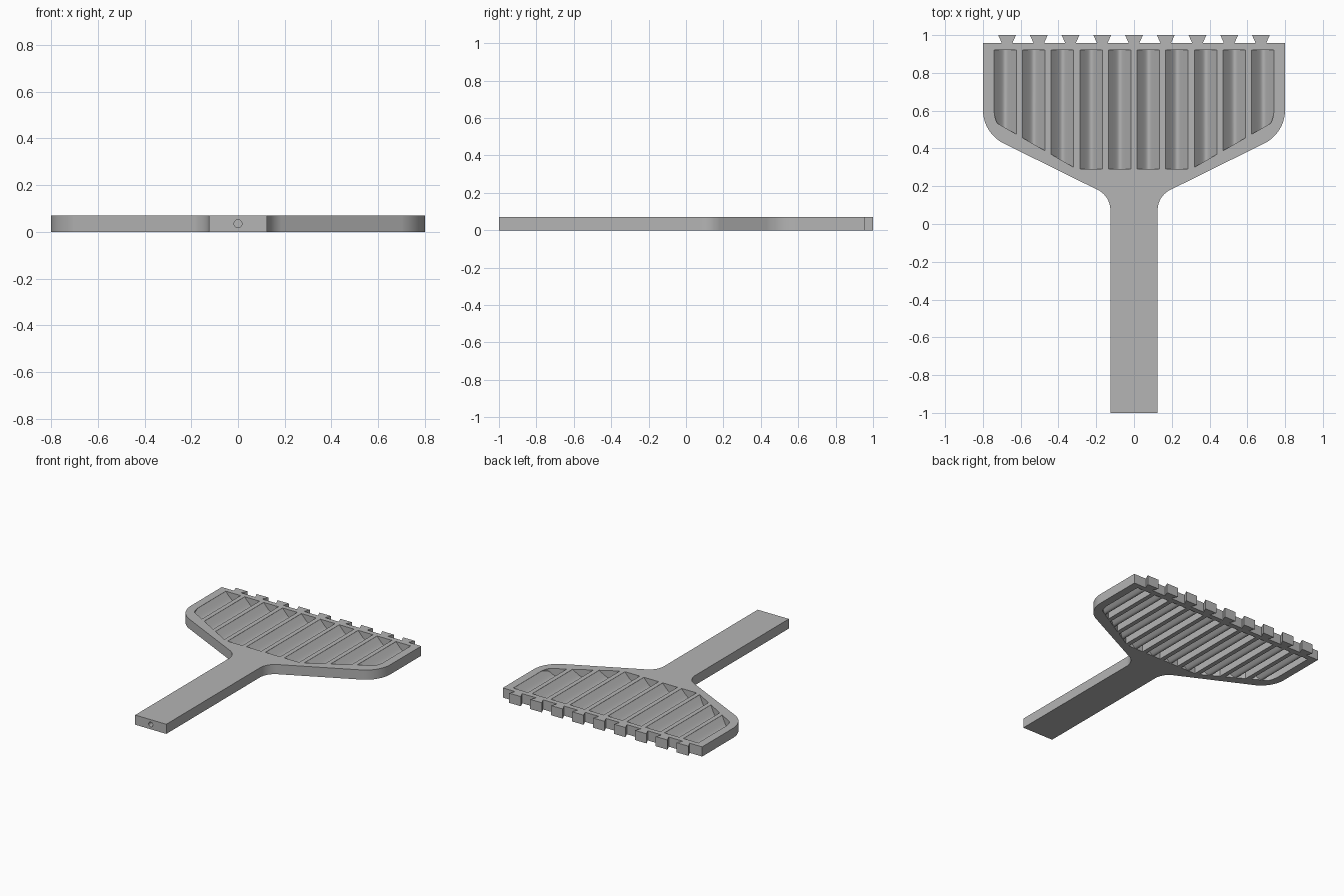
import bpy, bmesh, math

if "Cube" in bpy.data.objects:
    bpy.data.objects.remove(bpy.data.objects["Cube"], do_unlink=True)

THICK = 0.07
SLOT_W, SLOT_PITCH, SLOT_TOP = 0.119, 0.1517, 0.92

grey = bpy.data.materials.new("plain grey")
grey.use_nodes = True
colour = (0.46, 0.46, 0.46, 1)
grey.diffuse_color = colour
grey.node_tree.nodes["Principled BSDF"].inputs["Base Color"].default_value = colour


def finish(name, bm):
    bmesh.ops.recalc_face_normals(bm, faces=bm.faces)
    mesh = bpy.data.meshes.new(name)
    bm.to_mesh(mesh)
    bm.free()
    mesh.materials.append(grey)
    ob = bpy.data.objects.new(name, mesh)
    bpy.context.collection.objects.link(ob)
    return ob


def prism(name, outline, z0, z1):
    bm = bmesh.new()
    face = bm.faces.new([bm.verts.new((x, y, z0)) for x, y in outline])
    grown = bmesh.ops.extrude_face_region(bm, geom=[face])["geom"]
    verts = [v for v in grown if isinstance(v, bmesh.types.BMVert)]
    bmesh.ops.translate(bm, verts=verts, vec=(0, 0, z1 - z0))
    return finish(name, bm)


def arc(cx, cy, r, a0, a1, n=12):
    angles = [math.radians(a0 + (a1 - a0) * i / n) for i in range(n + 1)]
    return [(cx + r * math.cos(a), cy + r * math.sin(a)) for a in angles]


def shade(ob):
    bpy.ops.object.select_all(action='DESELECT')
    ob.select_set(True)
    bpy.context.view_layer.objects.active = ob
    bpy.ops.object.shade_smooth_by_angle(angle=math.radians(35))


def slot_bottom(x):
    """Lower edge of the slotted area: flat, then sloped, then rounded."""
    x = abs(x)
    y = max(0.29, 0.39 + 0.577 * (x - 0.475))
    if x > 0.64:
        y = max(y, 0.60 - math.sqrt(max(0, 0.14 ** 2 - (x - 0.60) ** 2)))
    return y


# Frame outline: right half is mirrored to the left
half = [(0.125, -1)]
half += arc(0.245, 0.073, 0.12, 180, 120)
half += arc(0.60, 0.605, 0.20, -60, 0)
half += [(0.80, 0.957)]
frame = prism("frame_and_handle", half + [(-x, y) for x, y in reversed(half)], 0, THICK)

# Slot cutters and the hole in the handle end
cutters = []
centres = [(i - 4.5) * SLOT_PITCH for i in range(10)]
STEPS = 20
for c in centres:
    xs = [c + SLOT_W * (i / STEPS - 0.5) for i in range(STEPS + 1)]
    outline = [(x, slot_bottom(x)) for x in xs] + [(xs[-1], SLOT_TOP), (xs[0], SLOT_TOP)]
    cutters.append(prism("slot_cutter", outline, -0.05, THICK + 0.05))
bpy.ops.mesh.primitive_cylinder_add(vertices=24, radius=0.017, depth=0.4,
                                    location=(0, -1, THICK / 2), rotation=(math.pi / 2, 0, 0))
cutters.append(bpy.context.object)

for cutter in cutters:
    mod = frame.modifiers.new("cut", 'BOOLEAN')
    mod.operation = 'DIFFERENCE'
    mod.solver = 'EXACT'
    mod.object = cutter
bpy.context.view_layer.objects.active = frame
for mod in list(frame.modifiers):
    bpy.ops.object.modifier_apply(modifier=mod.name)
for cutter in cutters:
    bpy.data.objects.remove(cutter, do_unlink=True)
shade(frame)

# Rounded V-shaped vane filling each slot
SHEET = 0.014
for n, c in enumerate(centres):
    bm = bmesh.new()
    rings = []
    for i in range(STEPS + 1):
        u = 2 * i / STEPS - 1
        x = c + SLOT_W * u / 2
        r = 0.25
        rise = (math.sqrt(u * u + r * r) - r) / (math.sqrt(1 + r * r) - r)
        top = SHEET + 0.001 + (THICK - SHEET - 0.002) * rise
        y = slot_bottom(x)
        rings.append([bm.verts.new(p) for p in
                      ((x, y, top), (x, SLOT_TOP, top),
                       (x, SLOT_TOP, top - SHEET), (x, y, top - SHEET))])
    for a, b in zip(rings, rings[1:]):
        for k in range(4):
            bm.faces.new((a[k], a[(k + 1) % 4], b[(k + 1) % 4], b[k]))
    bm.faces.new(rings[0])
    bm.faces.new(rings[-1])
    shade(finish(f"vane_{n + 1}", bm))

# Dovetail teeth along the back edge
for n in range(9):
    c = (n - 4) * 0.168
    prism(f"dovetail_tooth_{n + 1}",
          [(c - 0.027, 0.955), (c + 0.027, 0.955), (c + 0.047, 1), (c - 0.047, 1)], 0, THICK)
